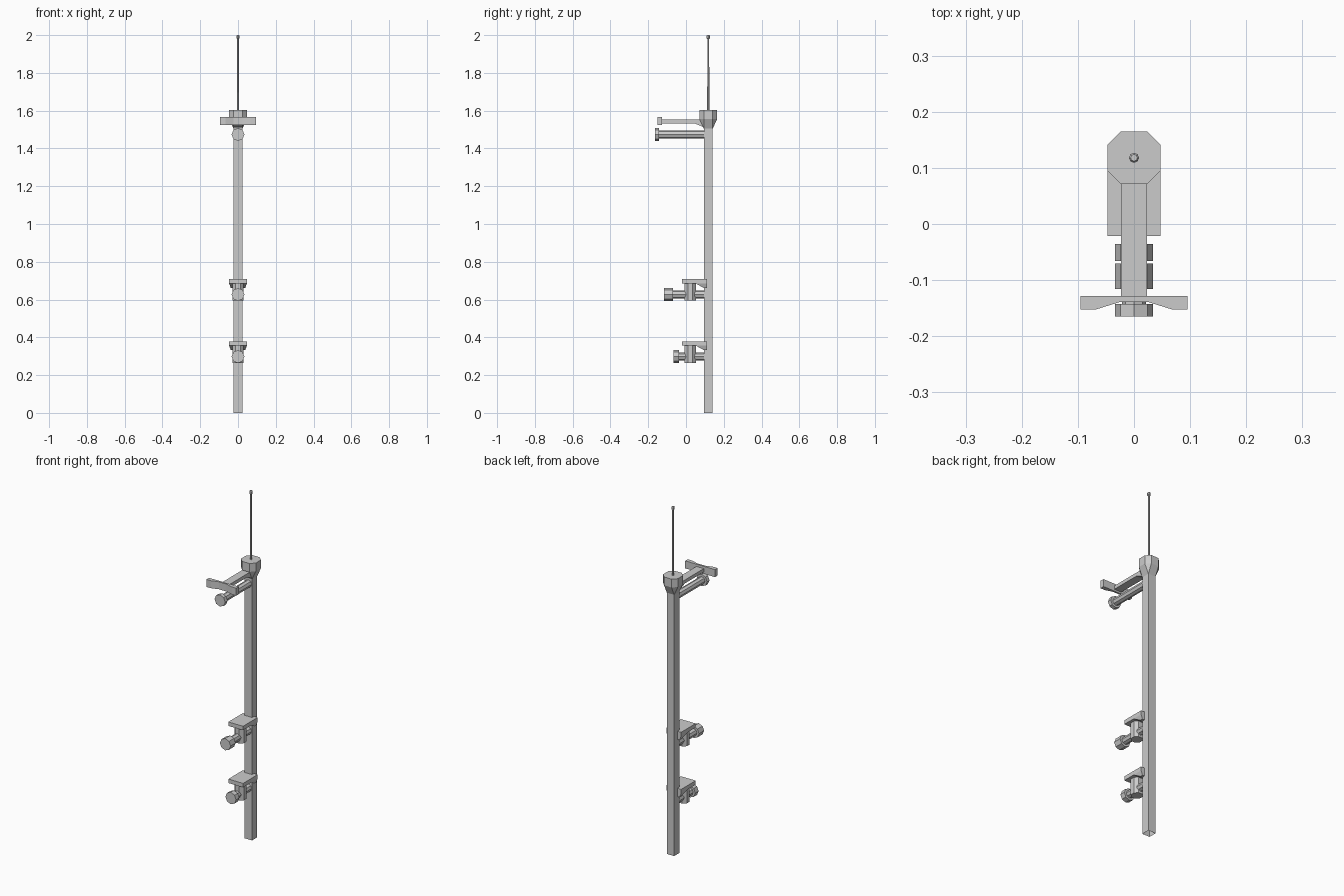
import bpy, bmesh, math
from mathutils import Vector

if "Cube" in bpy.data.objects:
    bpy.data.objects.remove(bpy.data.objects["Cube"])

PY = 0.118   # post centre in y
W = 0.0235   # post half width


def finish(bm, name):
    bmesh.ops.recalc_face_normals(bm, faces=bm.faces)
    me = bpy.data.meshes.new(name)
    bm.to_mesh(me)
    bm.free()
    ob = bpy.data.objects.new(name, me)
    bpy.context.collection.objects.link(ob)
    return ob


def extrude(name, pts, vec, base):
    """Extrude a flat profile; pts are 3D tuples offset by base."""
    bm = bmesh.new()
    f = bm.faces.new([bm.verts.new(Vector(p) + Vector(base)) for p in pts])
    r = bmesh.ops.extrude_face_region(bm, geom=[f], use_keep_orig=True)
    moved = [v for v in r["geom"] if isinstance(v, bmesh.types.BMVert)]
    bmesh.ops.translate(bm, verts=moved, vec=vec)
    return finish(bm, name)


def hull(name, pts):
    bm = bmesh.new()
    for p in pts:
        bm.verts.new(p)
    bmesh.ops.convex_hull(bm, input=bm.verts)
    bmesh.ops.dissolve_limit(bm, angle_limit=0.01, verts=bm.verts, edges=bm.edges)
    return finish(bm, name)


def lathe(name, rings, place, sides=8, turn=0.0):
    """Stack (radius, distance) rings along an axis; place maps (u, v, d) to xyz."""
    bm = bmesh.new()
    loops = [[bm.verts.new(place(r * math.cos(turn + 2 * math.pi * i / sides),
                                 r * math.sin(turn + 2 * math.pi * i / sides), d))
              for i in range(sides)] for r, d in rings]
    for a, b in zip(loops, loops[1:]):
        for i in range(sides):
            j = (i + 1) % sides
            bm.faces.new((a[i], a[j], b[j], b[i]))
    bm.faces.new(loops[0])
    bm.faces.new(loops[-1])
    return finish(bm, name)


def knob(name, z, front, neck):
    # rod running forward from the post, ending in a wider octagonal head
    lathe(name, [(0.034, front), (0.034, neck), (0.021, neck), (0.021, PY - W)],
          lambda u, v, d: (u, d, z + v))


# square post, open at the foot
bm = bmesh.new()
low, top = [[bm.verts.new((sx * W, PY + sy * W, z))
             for sx, sy in ((-1, -1), (1, -1), (1, 1), (-1, 1))] for z in (0, 1.54)]
for i in range(4):
    bm.faces.new((low[i], low[i - 1], top[i - 1], top[i]))
bm.faces.new(top)
finish(bm, "post")

# octagonal cap and the collar tapering down to the post
A, B = 0.047, 0.0235
octagon = [(-B, -A), (B, -A), (A, -B), (A, B), (B, A), (-B, A), (-A, B), (-A, -B)]
extrude("cap", [(x, y, 0) for x, y in octagon], (0, 0, 0.048), (0, PY, 1.556))
hull("cap_collar", [(x, PY + y, 1.556) for x, y in octagon]
     + [(sx * W, PY + sy * W, 1.505) for sx in (-1, 1) for sy in (-1, 1)])

# antenna with a small tip bead
lathe("antenna", [(0.006, 1.6), (0.0045, 1.98), (0.009, 1.983), (0.009, 1.996), (0.006, 2.0)],
      lambda u, v, d: (u, PY + v, d))

# upper arm and its crossbar
extrude("upper_arm", [(0, -0.13, 1.553), (0, 0.1, 1.553), (0, 0.1, 1.51),
                      (0, 0.045, 1.533), (0, -0.13, 1.533)], (2 * W, 0, 0), (-W, 0, 0))
half = [(0.025, -0.139), (0.067, -0.152), (0.095, -0.152), (0.095, -0.128)]
extrude("crossbar", [(x, y, 0) for x, y in half] + [(-x, y, 0) for x, y in reversed(half)],
        (0, 0, 0.043), (0, 0, 1.523))
knob("upper_rod", 1.474, -0.165, -0.143)

# two shelf clips lower on the post
for tag, z, front, neck in (("middle", 0.627, -0.116, -0.070), ("lower", 0.298, -0.066, -0.036)):
    knob(tag + "_rod", z, front, neck)
    extrude(tag + "_plate", [(-A, -0.021, 0), (A, -0.021, 0), (A, 0.112, 0), (-A, 0.112, 0)],
            (0, 0, 0.023), (0, 0, z + 0.058))
    # sloping support under the plate
    hull(tag + "_gusset", [(s * A, y, z + 0.058) for s in (-1, 1) for y in (0.052, 0.112)]
         + [(s * 0.038, y, z + 0.034) for s in (-1, 1) for y in (0.095, 0.112)])
    # octagonal column gripping the rod
    lathe(tag + "_column", [(0.0325, z - 0.033), (0.0325, z + 0.06)],
          lambda u, v, d: (u, 0.022 + v, d), turn=math.pi / 8)
